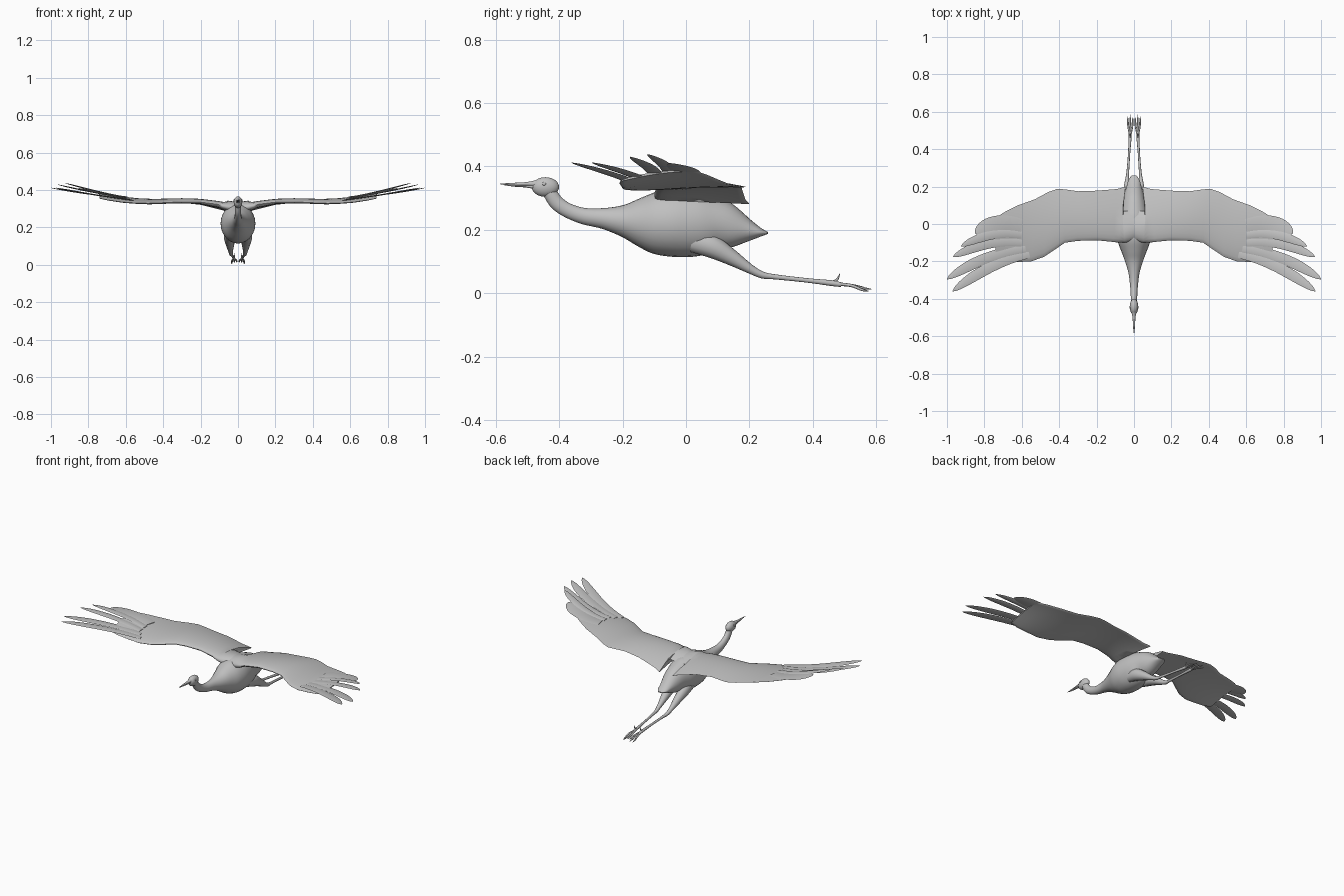
import bpy, bmesh, math
from mathutils import Vector

if "Cube" in bpy.data.objects:
    bpy.data.objects.remove(bpy.data.objects["Cube"])

grey = bpy.data.materials.new("plumage_grey")
grey.diffuse_color = (0.53, 0.53, 0.53, 1)
grey.use_nodes = True
grey.node_tree.nodes["Principled BSDF"].inputs["Base Color"].default_value = grey.diffuse_color


def finish(name, bm, mirror=False, angle=50):
    bmesh.ops.recalc_face_normals(bm, faces=bm.faces)
    me = bpy.data.meshes.new(name)
    bm.to_mesh(me)
    bm.free()
    me.materials.append(grey)
    ob = bpy.data.objects.new(name, me)
    bpy.context.collection.objects.link(ob)
    bpy.ops.object.select_all(action='DESELECT')
    ob.select_set(True)
    bpy.context.view_layer.objects.active = ob
    bpy.ops.object.shade_smooth_by_angle(angle=math.radians(angle))
    if mirror:
        m = ob.modifiers.new("mirror", 'MIRROR')
        m.use_mirror_merge = False
    return ob


def loft(bm, rings):
    """Bridge closed rings of points and cap both ends."""
    vs = [[bm.verts.new(p) for p in r] for r in rings]
    n = len(vs[0])
    for a, b in zip(vs, vs[1:]):
        for i in range(n):
            j = (i + 1) % n
            bm.faces.new((a[i], a[j], b[j], b[i]))
    bm.faces.new(vs[0])
    bm.faces.new(vs[-1])


def spline(pts, sub):
    """Catmull-Rom resampling of rows of numbers."""
    out = []
    for i in range(len(pts) - 1):
        p0, p1 = pts[max(i - 1, 0)], pts[i]
        p2, p3 = pts[i + 1], pts[min(i + 2, len(pts) - 1)]
        for k in range(sub):
            t = k / sub
            out.append([0.5 * (2 * b + (c - a) * t + (2 * a - 5 * b + 4 * c - d) * t * t
                               + (3 * b - a - 3 * c + d) * t ** 3)
                        for a, b, c, d in zip(p0, p1, p2, p3)])
    return out + [list(pts[-1])]


def tube(bm, pts, sides=12, sub=4):
    """Elliptic tube through rows of (x, y, z, half width, half height)."""
    rows = spline(pts, sub)
    rings = []
    for i, (x, y, z, rw, rh) in enumerate(rows):
        a, b = rows[max(i - 1, 0)], rows[min(i + 1, len(rows) - 1)]
        tan = (Vector(b[:3]) - Vector(a[:3])).normalized()
        side = tan.cross(Vector((0, 0, 1))).normalized()
        up = side.cross(tan)
        rw, rh = max(rw, 0.0006), max(rh, 0.0006)
        rings.append([Vector((x, y, z)) + side * rw * math.cos(2 * math.pi * k / sides)
                      + up * rh * math.sin(2 * math.pi * k / sides) for k in range(sides)])
    loft(bm, rings)


def ball(bm, centre, radii):
    vs = bmesh.ops.create_uvsphere(bm, u_segments=20, v_segments=12, radius=1)["verts"]
    for v in vs:
        v.co = Vector([c + r * k for c, r, k in zip(centre, radii, v.co)])


# Body, tail and neck in one sweep
profile = [(.258, .19, .014, .003), (.235, .192, .03, .014), (.2, .197, .04, .034),
           (.15, .206, .055, .064), (.1, .217, .068, .082), (.05, .219, .082, .1),
           (0, .22, .09, .106), (-.05, .221, .093, .105), (-.1, .222, .085, .097),
           (-.15, .225, .066, .075), (-.2, .229, .048, .05), (-.26, .236, .03, .033),
           (-.32, .243, .022, .026), (-.37, .26, .018, .023), (-.405, .283, .017, .023),
           (-.425, .31, .017, .022), (-.437, .33, .016, .02)]
bm = bmesh.new()
tube(bm, [(0,) + p for p in profile], sides=24)
finish("body_and_neck", bm)

# Head
bm = bmesh.new()
ball(bm, (0, -.443, .335), (.023, .043, .031))
finish("head", bm)

# Upper and lower beak
bm = bmesh.new()
tube(bm, [(0, -.465, .345, .014, .014), (0, -.5, .345, .008, .006),
          (0, -.55, .344, .005, .004), (0, -.586, .345, .001, .001)])
tube(bm, [(0, -.465, .335, .012, .010), (0, -.5, .337, .007, .004),
          (0, -.54, .339, .004, .003), (0, -.575, .342, .001, .001)])
finish("beak", bm)

# Eyes
bm = bmesh.new()
ball(bm, (.0205, -.447, .345), (.004, .006, .006))
finish("eye", bm, mirror=True)

# Wing: leading x y z, trailing x y z, thickness
stations = [(0, -.09, .30, 0, .07, .30, .05), (.05, -.1, .308, .062, .07, .308, .05),
            (.085, -.1, .315, .045, .2, .282, .042), (.11, -.096, .323, .09, .187, .295, .034),
            (.2, -.087, .334, .2, .178, .322, .026), (.3, -.09, .335, .3, .175, .333, .023),
            (.37, -.1, .333, .37, .185, .335, .022), (.42, -.135, .33, .41, .188, .335, .021),
            (.48, -.175, .328, .46, .17, .338, .02), (.55, -.2, .33, .53, .132, .345, .017),
            (.62, -.203, .335, .62, .1, .358, .014), (.69, -.21, .345, .69, .065, .373, .01),
            (.74, -.205, .355, .745, .03, .385, .005)]
bm = bmesh.new()
rings = []
N = 12
for s in stations:
    lead, trail = Vector(s[:3]), Vector(s[3:6])
    ring = []
    for k in range(2 * N):
        u = math.pi * k / N
        t = (1 - math.cos(u)) / 2                    # chord position
        half = s[6] * 1.3 * math.sqrt(t) * (1 - t) + .0012
        p = lead.lerp(trail, t)
        p.z += .04 * t * (1 - t) + (half if k <= N else -half)
        ring.append(p)
    rings.append(ring)
loft(bm, rings)
finish("wing", bm, mirror=True)

# Spread flight feathers at the wing tip: base, tip, half width
feathers = [((.60, -.01, .364), (.85, -.05, .41), .045),
            ((.60, -.06, .362), (.925, -.12, .438), .023),
            ((.60, -.10, .358), (.967, -.176, .43), .025),
            ((.58, -.13, .352), (1.0, -.295, .412), .028),
            ((.56, -.16, .345), (.97, -.36, .412), .028)]
bm = bmesh.new()
for base, tip, w in feathers:
    rows = []
    for t, k in ((0, .8), (.25, .9), (.5, 1), (.7, 1), (.85, .8), (.95, .45), (1, .05)):
        p = Vector(base).lerp(Vector(tip), t)
        bow = 4 * t * (1 - t)
        rows.append((p.x, p.y + .03 * bow, p.z - .004 * bow, w * k, .003 * k))
    tube(bm, rows, sides=8, sub=3)
finish("tip_feathers", bm, mirror=True)

# Thigh and shin
bm = bmesh.new()
tube(bm, [(.045, .02, .165, .025, .035), (.046, .08, .148, .03, .036),
          (.043, .14, .115, .024, .026), (.04, .2, .078, .014, .015),
          (.037, .24, .058, .01, .011), (.033, .28, .052, .007, .008),
          (.026, .38, .041, .006, .007), (.021, .46, .032, .008, .009),
          (.02, .49, .027, .008, .007)])
finish("leg", bm, mirror=True)

# Toes and raised hind toe
bm = bmesh.new()
for dx, end, z in ((-.013, .57, .014), (0, .585, .013), (.013, .575, .007)):
    tube(bm, [(.02, .47, .03, .005, .005), (.02 + dx * .8, .52, .025, .005, .005),
              (.02 + dx, .555, z + .004, .004, .004), (.02 + dx, end, z, .001, .001)], sides=8)
tube(bm, [(.02, .455, .034, .004, .005), (.02, .475, .042, .004, .004),
          (.02, .485, .062, .001, .001)], sides=8)
finish("foot", bm, mirror=True)
